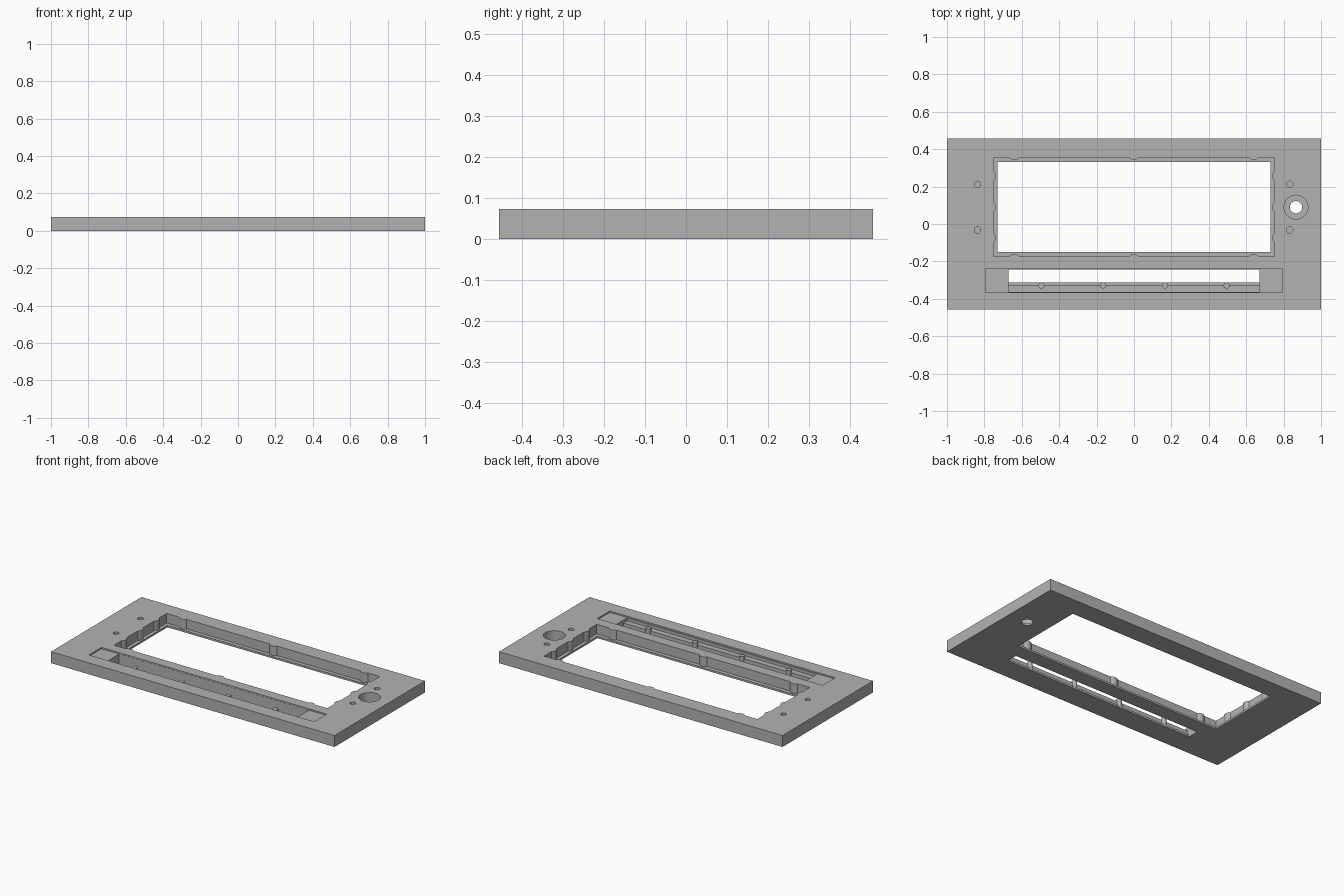
import bpy
import bmesh
from mathutils import Matrix, Vector

if "Cube" in bpy.data.objects:
    bpy.data.objects.remove(bpy.data.objects["Cube"])

TOP = 0.073       # plate thickness
LEDGE = 0.012     # thin lip left at the bottom of the openings
RECESS = 0.064    # floor of the shallow cover recess
ABOVE, BELOW = 0.2, -0.1

grey = bpy.data.materials.new("grey_plastic")
grey.use_nodes = True
grey.diffuse_color = (0.45, 0.45, 0.45, 1)
grey.node_tree.nodes["Principled BSDF"].inputs["Base Color"].default_value = grey.diffuse_color


def make_object(name, bm):
    mesh = bpy.data.meshes.new(name)
    bm.to_mesh(mesh)
    bm.free()
    mesh.materials.append(grey)
    obj = bpy.data.objects.new(name, mesh)
    bpy.context.collection.objects.link(obj)
    return obj


def box(name, x0, x1, y0, y1, z0, z1):
    bm = bmesh.new()
    size = Vector((x1 - x0, y1 - y0, z1 - z0))
    centre = Vector((x0 + x1, y0 + y1, z0 + z1)) / 2
    bmesh.ops.create_cube(bm, size=1, matrix=Matrix.Translation(centre) @ Matrix.Diagonal(size).to_4x4())
    return make_object(name, bm)


def cylinders(name, points, radius, z0, z1):
    bm = bmesh.new()
    for x, y in points:
        bmesh.ops.create_cone(bm, cap_ends=True, segments=32, radius1=radius, radius2=radius,
                              depth=z1 - z0, matrix=Matrix.Translation((x, y, (z0 + z1) / 2)))
    return make_object(name, bm)


def cut(target, cutter):
    """Subtract the cutter from the target, then discard it."""
    mod = target.modifiers.new("cut", 'BOOLEAN')
    mod.operation = 'DIFFERENCE'
    mod.solver = 'EXACT'
    mod.object = cutter
    bpy.context.view_layer.objects.active = target
    bpy.ops.object.modifier_apply(modifier=mod.name)
    bpy.data.objects.remove(cutter)


plate = box("face_plate", -1, 1, -0.456, 0.456, 0, TOP)

# Window pocket, its walls carrying rounded ribs, above a thin lip
wx, wy0, wy1 = 0.752, -0.174, 0.356
mid = (wy0 + wy1) / 2
out = 0.021
ribs = [(x, y) for x in (-0.64, 0, 0.64) for y in (wy0 - out, wy1 + out)]
ribs += [(x, mid + dy) for x in (-wx - out, wx + out) for dy in (-0.165, 0, 0.165)]
pocket = box("window_pocket", -wx, wx, wy0, wy1, LEDGE, ABOVE)
cut(pocket, cylinders("window_ribs", ribs, 0.034, BELOW, 0.3))
cut(plate, pocket)
cut(plate, box("window_opening", -0.73, 0.73, -0.149, 0.331, BELOW, ABOVE))

# Shallow cover recess around the long slot
cut(plate, box("cover_recess", -0.795, 0.795, -0.367, -0.241, RECESS, ABOVE))

# Stepped slot with a row of round posts along its front wall
posts = [(x, -0.329) for x in (-0.495, -0.165, 0.165, 0.495)]
for name, front, floor in (("slot_step", -0.363, 0.045), ("slot_pocket", -0.327, LEDGE)):
    cutter = box(name, -0.67, 0.67, front, -0.242, floor, ABOVE)
    cut(cutter, cylinders("slot_posts", posts, 0.016, BELOW, 0.06))
    cut(plate, cutter)
cut(plate, box("slot_opening", -0.67, 0.67, -0.313, -0.242, BELOW, ABOVE))

# Counterbored knob hole and four blind screw holes
knob = [(0.866, 0.09)]
cut(plate, cylinders("knob_counterbore", knob, 0.064, LEDGE, ABOVE))
cut(plate, cylinders("knob_hole", knob, 0.033, BELOW, ABOVE))
screws = [(x, y) for x in (-0.837, 0.833) for y in (-0.032, 0.212)]
cut(plate, cylinders("screw_holes", screws, 0.017, 0.02, ABOVE))

# Smooth the round walls and keep the edges sharp
bpy.ops.object.select_all(action='DESELECT')
plate.select_set(True)
bpy.context.view_layer.objects.active = plate
bpy.ops.object.shade_smooth_by_angle(angle=0.5)
